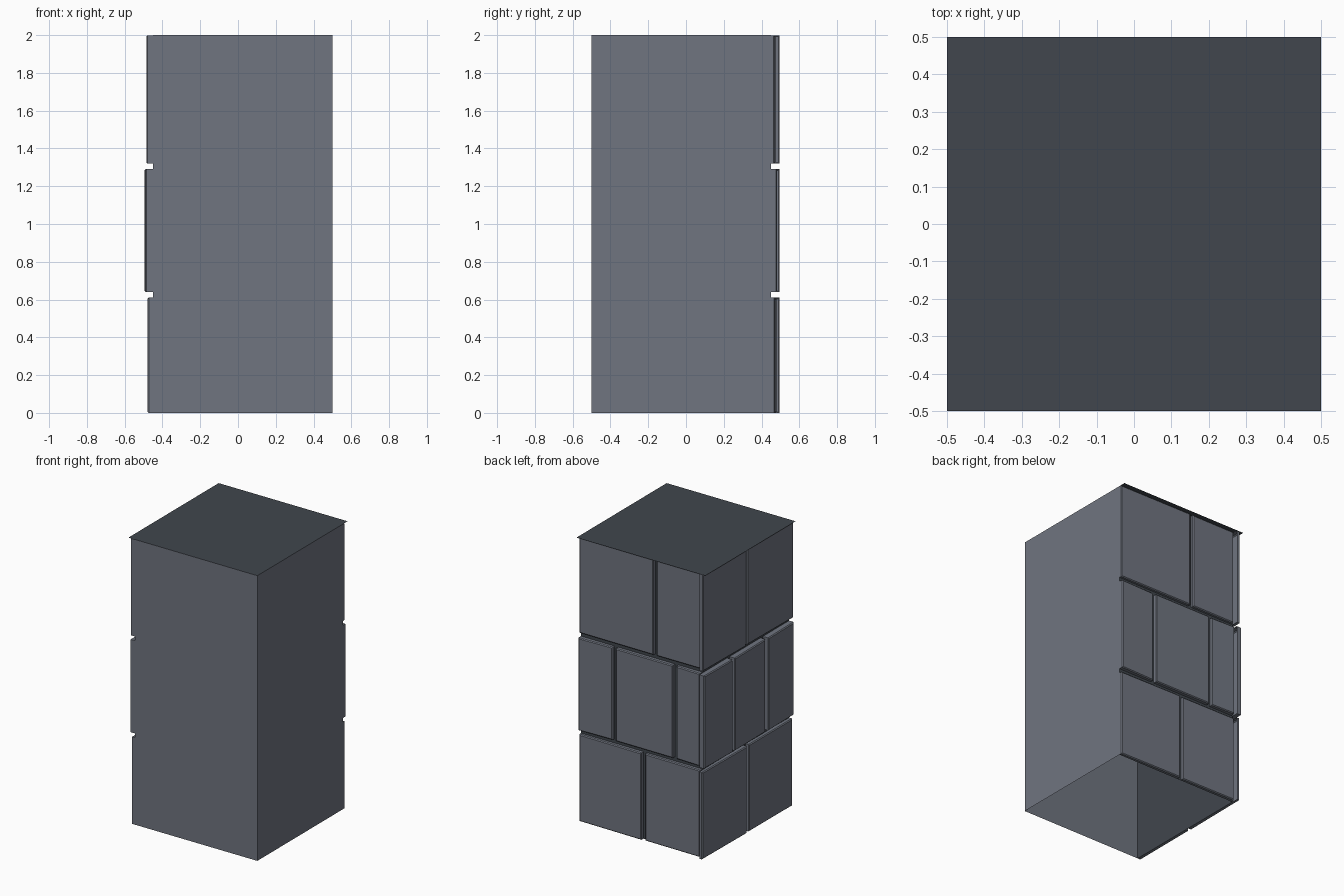
import bpy, bmesh, random

random.seed(4)
if "Cube" in bpy.data.objects:
    bpy.data.objects.remove(bpy.data.objects["Cube"], do_unlink=True)

HALF, CORE, GAP = 0.5, 0.45, 0.026


def material(name, rgb):
    mat = bpy.data.materials.new(name)
    mat.use_nodes = True
    mat.diffuse_color = (*rgb, 1)
    mat.node_tree.nodes["Principled BSDF"].inputs["Base Color"].default_value = (*rgb, 1)
    return mat


stone = material("grey_stone", (0.162, 0.178, 0.216))
mortar = material("dark_mortar", (0.052, 0.061, 0.074))


def add_object(name, bm, mat):
    mesh = bpy.data.meshes.new(name)
    bm.to_mesh(mesh)
    bm.free()
    mesh.materials.append(mat)
    obj = bpy.data.objects.new(name, mesh)
    bpy.context.collection.objects.link(obj)


def panel(name, corners, mat):
    bm = bmesh.new()
    bm.faces.new([bm.verts.new(c) for c in corners])
    add_object(name, bm, mat)


def wall(name, start, end, mat):
    """Upright panel; its outside lies to the right of start -> end."""
    panel(name, [(*start, 0), (*end, 0), (*end, 2), (*start, 2)], mat)


def brick(name, side, a, b, low, high, depth):
    """Chamfered block with a slightly uneven face, open against the core."""
    bm = bmesh.new()
    bmesh.ops.create_cube(bm, size=1)
    back = [f for f in bm.faces if f.normal.y < -0.5]
    front = [f for f in bm.faces if f.normal.y > 0.5][0]
    rim = list(front.edges)
    tilt = random.uniform(-0.004, 0.004)
    for v in bm.verts:
        right = v.co.x > 0
        out = depth + (tilt if right else -tilt) if v.co.y > 0 else CORE
        v.co = (b if right else a, out, high if v.co.z > 0 else low)
    bmesh.ops.delete(bm, geom=back, context="FACES_ONLY")
    bmesh.ops.bevel(bm, geom=rim, offset=0.006, segments=1, affect="EDGES")
    if side == "right":  # turn the block from the back wall to the -x wall
        for v in bm.verts:
            v.co = (-v.co.y, v.co.x, v.co.z)
    add_object(name, bm, stone)


# Shell: two plain walls, two mortar walls and the cap, open underneath
wall("front_wall", (-CORE, -HALF), (HALF, -HALF), stone)
wall("left_wall", (HALF, -HALF), (HALF, CORE), stone)
wall("back_mortar", (HALF, CORE), (-CORE, CORE), mortar)
wall("right_mortar", (-CORE, CORE), (-CORE, -HALF), mortar)
panel("top_cap", [(-HALF, -HALF, 2), (HALF, -HALF, 2), (HALF, HALF, 2), (-HALF, HALF, 2)], mortar)

# Brick courses: heights, joints and depths of both faced walls
courses = [
    ("bottom", 0, 0.61, {"back": ([0.0], 0.475), "right": ([-0.006], 0.477)}),
    ("middle", 0.64, 1.29, {"back": ([-0.244, 0.225], 0.478), "right": ([-0.197, 0.174], 0.492)}),
    ("top", 1.32, 1.998, {"back": ([-0.09], 0.472), "right": ([0.017], 0.482)}),
]
ends = {"back": (-0.442, HALF), "right": (-HALF, 0.495)}
for course, low, high, sides in courses:
    for side, (joints, depth) in sides.items():
        first, last = ends[side]
        starts = [first] + [j + GAP / 2 for j in joints]
        stops = [j - GAP / 2 for j in joints] + [last]
        for i, (a, b) in enumerate(zip(starts, stops)):
            brick(f"{course}_{side}_brick_{i + 1}", side, a, b, low, high, depth)
